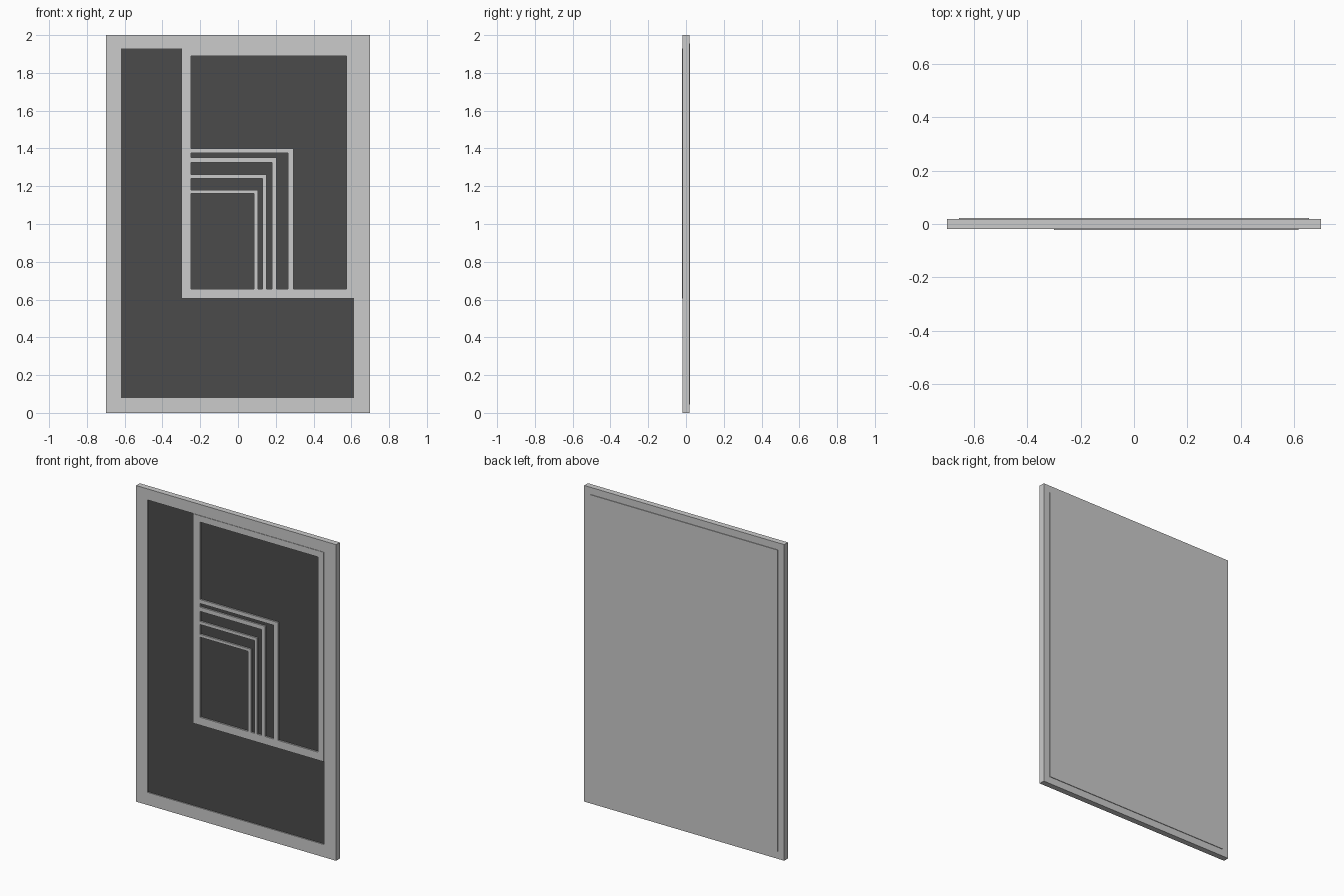
import bpy, bmesh

if "Cube" in bpy.data.objects:
    bpy.data.objects.remove(bpy.data.objects["Cube"])

dark = bpy.data.materials.new("dark_panel")
dark.diffuse_color = (0.07, 0.07, 0.07, 1)
dark.use_nodes = True
dark.node_tree.nodes["Principled BSDF"].inputs["Base Color"].default_value = dark.diffuse_color


def box(name, x0, x1, y0, y1, z0, z1, mat=None):
    me = bpy.data.meshes.new(name)
    bm = bmesh.new()
    bmesh.ops.create_cube(bm, size=1)
    for v in bm.verts:
        v.co = ((x0 + x1) / 2 + v.co.x * (x1 - x0),
                (y0 + y1) / 2 + v.co.y * (y1 - y0),
                (z0 + z1) / 2 + v.co.z * (z1 - z0))
    bm.to_mesh(me)
    bm.free()
    if mat:
        me.materials.append(mat)
    ob = bpy.data.objects.new(name, me)
    bpy.context.collection.objects.link(ob)
    return ob


def frame(name, outer, inner, y0, y1):
    """Rectangular ring; outer and inner are (x0, z0, x1, z1)."""
    bm = bmesh.new()
    rings = []
    for y in (y0, y1):
        for a, b, c, d in (outer, inner):
            rings.append([bm.verts.new((x, y, z))
                          for x, z in ((a, b), (c, b), (c, d), (a, d))])
    fo, fi, bo, bi = rings
    for p, q in ((fo, fi), (fi, bi), (bi, bo), (bo, fo)):
        for i in range(4):
            j = (i + 1) % 4
            bm.faces.new((p[i], p[j], q[j], q[i]))
    bmesh.ops.recalc_face_normals(bm, faces=bm.faces)
    me = bpy.data.meshes.new(name)
    bm.to_mesh(me)
    bm.free()
    ob = bpy.data.objects.new(name, me)
    bpy.context.collection.objects.link(ob)
    return ob


# outer border
frame("outer_frame", (-0.70, 0, 0.70, 2.0), (-0.62, 0.08, 0.615, 1.93), -0.019, 0.018)

# dark field and the raised back board
box("dark_field", -0.63, 0.63, -0.012, 0.004, 0.07, 1.94, dark)
box("back_board", -0.655, 0.655, 0.004, 0.022, 0.045, 1.955)

# large inner frame
frame("inner_frame", (-0.30, 0.605, 0.615, 1.93), (-0.25, 0.655, 0.575, 1.89), -0.022, 0.01)

# nested strips sharing the lower left corner: right edge, top edge, width
steps = [(0.295, 1.40, 0.03, 0.025), (0.205, 1.352, 0.025, 0.027),
         (0.15, 1.262, 0.02, 0.02), (0.105, 1.18, 0.02, 0.018)]
for n, (right, top, w, h) in enumerate(steps, 1):
    box(f"step_{n}_top", -0.25, right, -0.022, 0.0, top - h, top)
    box(f"step_{n}_side", right - w, right, -0.022, 0.0, 0.655, top - h)
